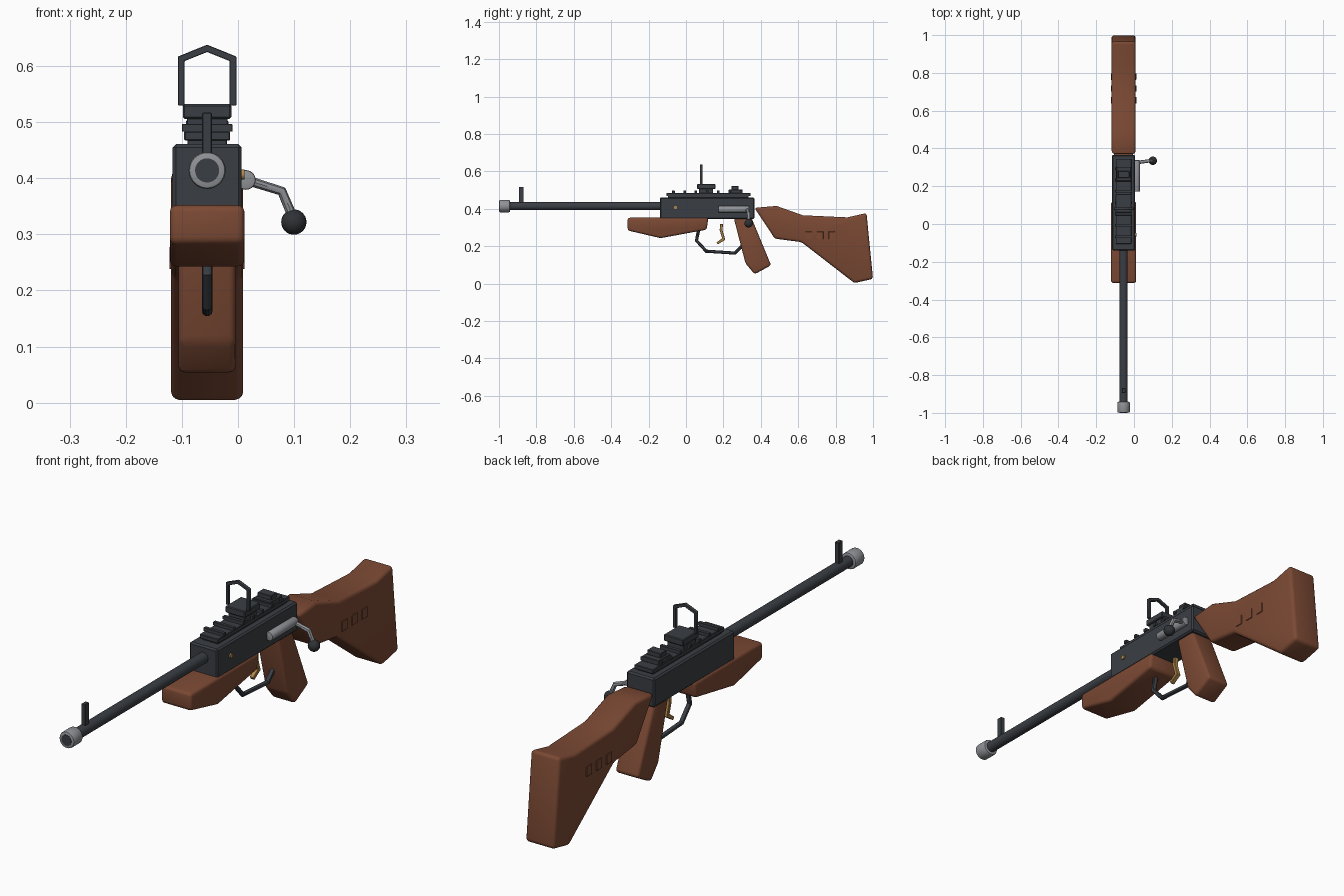
import bpy, bmesh, math
from mathutils import Matrix

cube = bpy.data.objects.get("Cube")
if cube:
    bpy.data.objects.remove(cube, do_unlink=True)

CX = -0.055  # centre line of the rifle body


def material(name, rgb):
    m = bpy.data.materials.new(name)
    m.use_nodes = True
    m.diffuse_color = (*rgb, 1)
    m.node_tree.nodes["Principled BSDF"].inputs["Base Color"].default_value = (*rgb, 1)
    return m


WOOD = material("brown wood", (0.20, 0.067, 0.034))
STEEL = material("dark steel", (0.042, 0.048, 0.057))
BLACK = material("black knob", (0.028, 0.031, 0.036))
SILVER = material("silver steel", (0.28, 0.29, 0.31))
BRASS = material("brass", (0.45, 0.25, 0.07))


def finish(obj, mat, bevel=0, segments=1):
    """Assign colour, apply an optional bevel and shade."""
    obj.data.materials.append(mat)
    bpy.ops.object.select_all(action="DESELECT")
    obj.select_set(True)
    bpy.context.view_layer.objects.active = obj
    if bevel:
        mod = obj.modifiers.new("bevel", "BEVEL")
        mod.width, mod.segments = bevel, segments
        mod.limit_method, mod.angle_limit = "ANGLE", math.radians(25)
        bpy.ops.object.modifier_apply(modifier="bevel")
    bpy.ops.object.shade_smooth_by_angle(angle=math.radians(35))
    return obj


def from_bmesh(name, bm, mat, bevel=0, segments=1):
    bmesh.ops.recalc_face_normals(bm, faces=bm.faces)
    mesh = bpy.data.meshes.new(name)
    bm.to_mesh(mesh)
    bm.free()
    obj = bpy.data.objects.new(name, mesh)
    bpy.context.collection.objects.link(obj)
    return finish(obj, mat, bevel, segments)


def box(name, x, y, z, mat, bevel=0.003):
    """Box from (min, max) ranges on each axis."""
    bm = bmesh.new()
    bmesh.ops.create_cube(bm, size=1)
    for v in bm.verts:
        v.co = [r[0] if c < 0 else r[1] for c, r in zip(v.co, (x, y, z))]
    return from_bmesh(name, bm, mat, bevel)


def across(half):
    return (CX - half, CX + half)


def slab(name, profile, half, mat, bevel, segments=3):
    """Side profile of (y, z) points extruded across the width."""
    bm = bmesh.new()
    face = bm.faces.new([bm.verts.new((CX - half, y, z)) for y, z in profile])
    ext = bmesh.ops.extrude_face_region(bm, geom=[face])
    verts = [g for g in ext["geom"] if isinstance(g, bmesh.types.BMVert)]
    bmesh.ops.translate(bm, verts=verts, vec=(2 * half, 0, 0))
    return from_bmesh(name, bm, mat, bevel, segments)


def rod(name, centre, radius, length, axis, mat, bevel=0, sides=32):
    bm = bmesh.new()
    turn = Matrix.Rotation(math.pi / 2, 4, "X" if axis == "Y" else "Y")
    bmesh.ops.create_cone(bm, cap_ends=True, segments=sides, radius1=radius,
                          radius2=radius, depth=length,
                          matrix=Matrix.Translation(centre) @ turn)
    obj = from_bmesh(name, bm, mat, bevel, 2)
    return obj


def tube(name, points, radius, mat, sides=3):
    curve = bpy.data.curves.new(name, "CURVE")
    curve.dimensions = "3D"
    curve.bevel_depth, curve.bevel_resolution = radius, sides
    curve.use_fill_caps = True
    spline = curve.splines.new("POLY")
    spline.points.add(len(points) - 1)
    for p, co in zip(spline.points, points):
        p.co = (*co, 1)
    obj = bpy.data.objects.new(name, curve)
    bpy.context.collection.objects.link(obj)
    bpy.ops.object.select_all(action="DESELECT")
    obj.select_set(True)
    bpy.context.view_layer.objects.active = obj
    bpy.ops.object.convert(target="MESH")
    return finish(bpy.context.object, mat)


# Wooden furniture
slab("shoulder_stock", [(0.366, 0.405), (0.484, 0.415), (0.625, 0.365), (0.863, 0.354),
                        (0.965, 0.377), (1.0, 0.025), (0.90, 0.003), (0.617, 0.222),
                        (0.475, 0.24)], 0.064, WOOD, 0.014)
slab("fore_stock", [(-0.312, 0.352), (0.12, 0.352), (0.11, 0.288),
                    (-0.136, 0.243), (-0.312, 0.284)], 0.0665, WOOD, 0.012)
slab("pistol_grip", [(0.255, 0.352), (0.35, 0.352), (0.455, 0.098),
                     (0.367, 0.05), (0.318, 0.108)], 0.051, WOOD, 0.012)
for side, x in (("right", CX - 0.064), ("left", CX + 0.064)):
    for i in range(3):
        y = 0.655 + 0.0625 * i
        box(f"stock_plate_{side}_{i + 1}", (x - 0.003, x + 0.003),
            (y - 0.017, y + 0.017), (0.238, 0.278), WOOD, 0.001)

# Receiver and barrel
box("receiver", across(0.0615), (-0.14, 0.366), (0.345, 0.461), STEEL, 0.006)
rod("barrel", (CX, -0.55, 0.414), 0.0215, 0.9, "Y", STEEL)
rod("muzzle_ring", (CX, -0.97, 0.414), 0.033, 0.058, "Y", SILVER, 0.006)
box("front_sight", across(0.009), (-0.894, -0.868), (0.42, 0.517), STEEL, 0.002)

# Top rail with evenly spaced teeth
box("rail_base", across(0.035), (-0.097, 0.335), (0.455, 0.469), STEEL, 0.001)
box("rail_top", across(0.041), (-0.105, 0.345), (0.467, 0.484), STEEL, 0.002)
for i in range(7):
    y = -0.067 + 0.06 * i
    box(f"rail_tooth_{i + 1}", across(0.045), (y - 0.007, y + 0.007),
        (0.483, 0.497), STEEL, 0.001)

# Rear aperture sight and rear mount
box("sight_neck", across(0.036), (0.07, 0.145), (0.483, 0.507), STEEL, 0.001)
box("sight_block", across(0.043), (0.06, 0.158), (0.506, 0.532), STEEL, 0.003)
box("rear_mount", across(0.038), (0.228, 0.303), (0.483, 0.503), STEEL, 0.002)
box("rear_mount_top", across(0.03), (0.243, 0.281), (0.502, 0.521), STEEL, 0.002)


def sight_outline(half, shoulder, peak):
    return [(-half, 0.53), (-half, shoulder), (0, peak), (half, shoulder), (half, 0.53)]


bm = bmesh.new()
outer, inner = ([bm.verts.new((CX + x, 0.075, z)) for x, z in sight_outline(*s)]
                for s in ((0.052, 0.617, 0.638), (0.04, 0.609, 0.625)))
for i in range(4):
    bm.faces.new((outer[i], outer[i + 1], inner[i + 1], inner[i]))
ext = bmesh.ops.extrude_face_region(bm, geom=bm.faces[:])
bmesh.ops.translate(bm, vec=(0, 0.012, 0),
                    verts=[g for g in ext["geom"] if isinstance(g, bmesh.types.BMVert)])
from_bmesh("sight_frame", bm, STEEL, 0.001)

# Bolt with bent handle and knob
rod("bolt_body", (0.014, 0.255, 0.397), 0.0175, 0.165, "Y", SILVER, 0.003)
tube("bolt_handle", [(0.014, 0.325, 0.397), (0.078, 0.334, 0.377),
                     (0.1, 0.335, 0.325)], 0.009, SILVER)
bm = bmesh.new()
bmesh.ops.create_uvsphere(bm, u_segments=24, v_segments=16, radius=0.0225,
                          matrix=Matrix.Translation((0.0995, 0.335, 0.322)))
from_bmesh("bolt_knob", bm, BLACK)

# Trigger group and side pin
tube("trigger_guard", [(CX, y, z) for y, z in
                       ((0.07, 0.3), (0.056, 0.23), (0.108, 0.173), (0.262, 0.163),
                        (0.315, 0.215))], 0.0095, STEEL)
slab("trigger", [(0.182, 0.318), (0.198, 0.318), (0.195, 0.285), (0.21, 0.235),
                 (0.17, 0.209), (0.163, 0.22), (0.193, 0.242), (0.18, 0.285)],
     0.009, BRASS, 0.002, 1)
rod("side_pin", (0.006, -0.056, 0.407), 0.009, 0.012, "X", BRASS, 0, 16)
